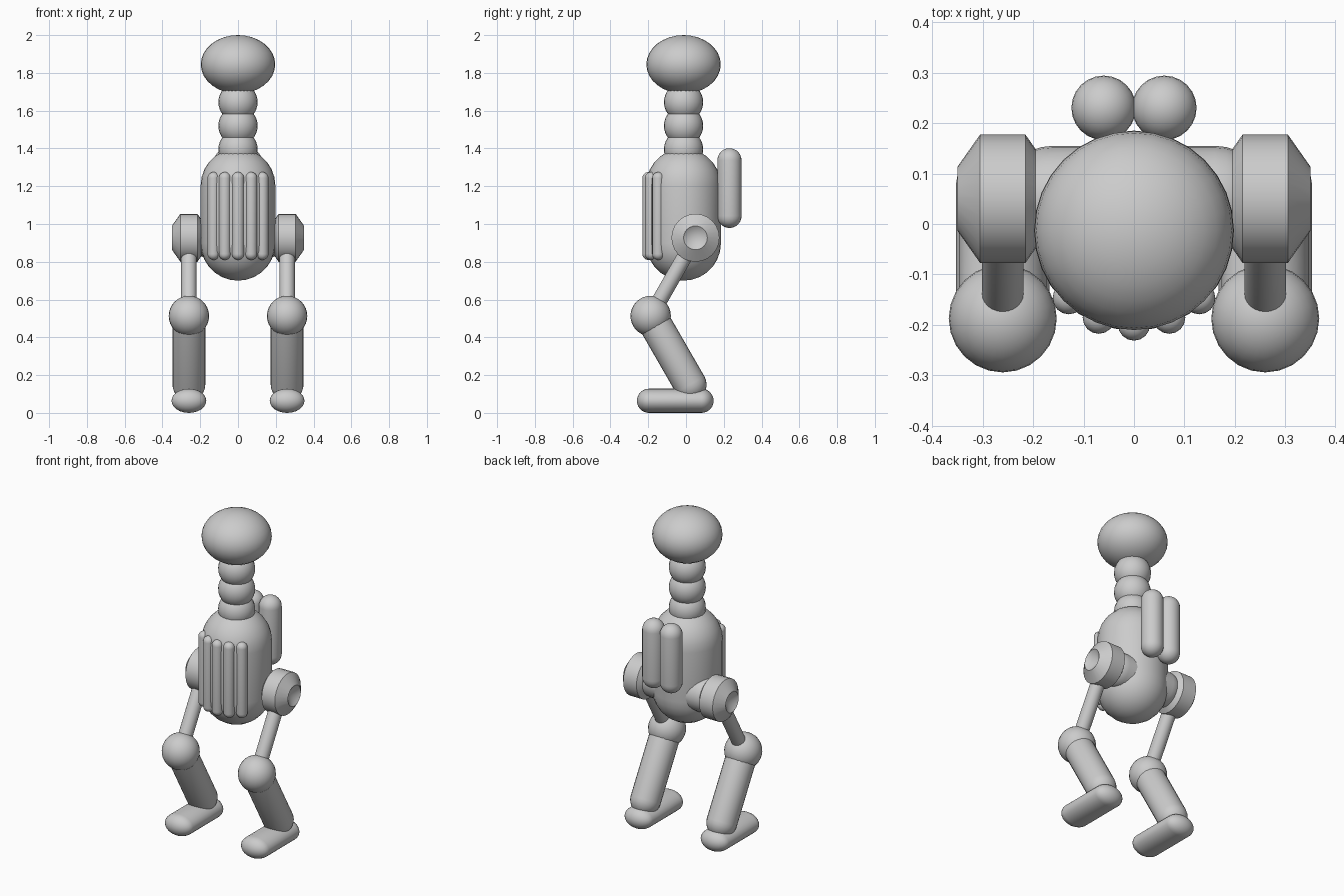
import bpy, bmesh
from math import sin, cos, pi, radians
from mathutils import Vector

if "Cube" in bpy.data.objects:
    bpy.data.objects.remove(bpy.data.objects["Cube"])


def lathe(name, profile, origin, axis, scale=(1, 1, 1), sides=24):
    """Revolve (radius, height) points around an axis through origin."""
    bm = bmesh.new()
    rot = Vector(axis).to_track_quat('Z', 'Y')
    origin, scale = Vector(origin), Vector(scale)
    rings = []
    for r, h in profile:
        n = sides if r > 1e-5 else 1
        ring = []
        for i in range(n):
            a = 2 * pi * i / sides
            p = rot @ Vector((r * cos(a), r * sin(a), h))
            ring.append(bm.verts.new(origin + p * scale))
        rings.append(ring)
    for a, b in zip(rings, rings[1:]):
        for i in range(sides):
            j = (i + 1) % sides
            quad = [a[i % len(a)], a[j % len(a)], b[j % len(b)], b[i % len(b)]]
            bm.faces.new(list(dict.fromkeys(quad)))
    bmesh.ops.recalc_face_normals(bm, faces=bm.faces)
    me = bpy.data.meshes.new(name)
    bm.to_mesh(me)
    bm.free()
    ob = bpy.data.objects.new(name, me)
    bpy.context.collection.objects.link(ob)
    bpy.ops.object.select_all(action='DESELECT')
    ob.select_set(True)
    bpy.context.view_layer.objects.active = ob
    bpy.ops.object.shade_smooth_by_angle(angle=radians(32))
    return ob


def capsule(name, a, b, r, scale=(1, 1, 1), sides=24, rings=7):
    """Round-ended rod whose end-sphere centres are a and b."""
    a, b = Vector(a), Vector(b)
    length = (b - a).length
    arc = [(r * sin(pi / 2 * i / rings), r * cos(pi / 2 * i / rings)) for i in range(rings + 1)]
    profile = [(x, -h) for x, h in arc] + [(x, length + h) for x, h in reversed(arc)]
    return lathe(name, profile, a, b - a, scale, sides)


def ball(name, centre, r, scale=(1, 1, 1), sides=24, rings=16):
    profile = [(r * sin(pi * i / rings), -r * cos(pi * i / rings)) for i in range(rings + 1)]
    return lathe(name, profile, centre, (0, 0, 1), scale, sides)


CY = -0.013  # body axis

# Head, neck and torso
ball("head", (0, CY, 1.845), 0.197, (1, 1, 0.155 / 0.197), 32)
for i, z in enumerate((1.645, 1.52, 1.395)):
    ball(f"neck_segment_{i + 1}", (0, CY, z), 0.104)
capsule("torso", (0, CY, 0.898), (0, CY, 1.203), 0.198, sides=32)

# Chest ribs wrapped round the front
for i in range(-2, 3):
    a = radians(22 * i)
    x, y = 0.186 * sin(a), CY - 0.186 * cos(a)
    capsule(f"chest_rib_{i + 3}", (x, y, 0.842), (x, y, 1.243), 0.032, sides=16)

# Hip axle through the torso
capsule("hip_axle", (-0.16, 0.05, 0.927), (0.16, 0.05, 0.927), 0.105)

# Dished hip hub profile, symmetric about its middle
hub = [(0, -0.045), (0.063, -0.09), (0.127, -0.045),
       (0.127, 0.045), (0.063, 0.09), (0, 0.045)]

for side, s in (("left", 1), ("right", -1)):
    x = 0.26 * s
    # Back tanks
    capsule(f"back_tank_{side}", (0.06 * s, 0.23, 1.043), (0.06 * s, 0.23, 1.337), 0.064)
    # Legs
    lathe(f"hip_hub_{side}", hub, (x, 0.05, 0.927), (1, 0, 0))
    capsule(f"thigh_{side}", (x, 0.05, 0.927), (x, -0.187, 0.513), 0.041)
    ball(f"knee_{side}", (x, -0.187, 0.513), 0.107)
    capsule(f"shin_{side}", (x, -0.187, 0.513), (x, 0.022, 0.15), 0.087)
    # Flattened foot, wider than tall
    foot = capsule(f"foot_{side}", (0, -0.196, 0), (0, 0.082, 0), 0.064, (1.44, 1, 1))
    foot.location = (x, 0, 0.064)
